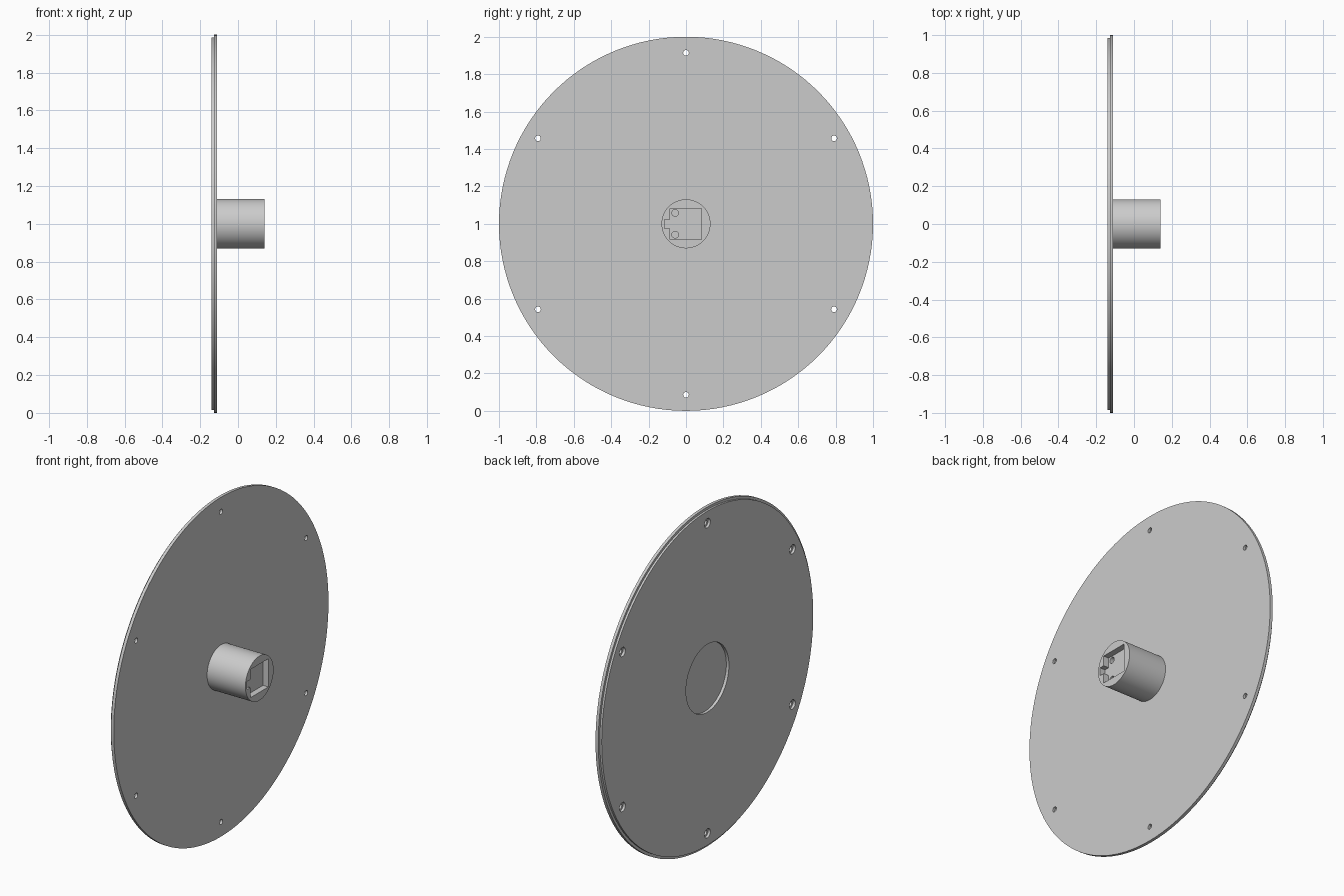
import bpy, math
from mathutils import Vector

if "Cube" in bpy.data.objects:
    bpy.data.objects.remove(bpy.data.objects["Cube"])

CZ = 1.0  # height of the disc axis


def cylinder(name, x0, x1, r, y=0.0, z=0.0, sides=32):
    """Cylinder along x between x0 and x1; y, z are offsets from the disc axis."""
    bpy.ops.mesh.primitive_cylinder_add(vertices=sides, radius=r, depth=x1 - x0,
                                        location=((x0 + x1) / 2, y, CZ + z),
                                        rotation=(0, math.pi / 2, 0))
    ob = bpy.context.object
    ob.name = name
    bpy.ops.object.transform_apply(location=True, rotation=True, scale=True)
    return ob


def box(name, lo, hi):
    """Box between two corners, relative to the disc axis."""
    lo, hi = Vector(lo), Vector(hi)
    bpy.ops.mesh.primitive_cube_add(size=1, location=(lo + hi) / 2 + Vector((0, 0, CZ)))
    ob = bpy.context.object
    ob.name = name
    ob.scale = hi - lo
    bpy.ops.object.transform_apply(location=True, rotation=True, scale=True)
    return ob


def boolean(target, tool, operation='DIFFERENCE'):
    mod = target.modifiers.new("bool", 'BOOLEAN')
    mod.operation = operation
    mod.solver = 'EXACT'
    mod.object = tool
    bpy.context.view_layer.objects.active = target
    bpy.ops.object.modifier_apply(modifier=mod.name)
    bpy.data.objects.remove(tool)


def smooth(ob):
    bpy.ops.object.select_all(action='DESELECT')
    ob.select_set(True)
    bpy.context.view_layer.objects.active = ob
    bpy.ops.object.shade_smooth_by_angle(angle=math.radians(30))


# Round plate with a stepped rim at the back
plate = cylinder("round_plate", -0.128, -0.11, 1.0, sides=128)
step = cylinder("rear_step", -0.14, -0.12, 0.985, sides=128)
boolean(plate, step, 'UNION')

# Shallow round recess in the back
boolean(plate, cylinder("recess_cutter", -0.2, -0.123, 0.2, sides=64))

# Six screw holes with wider counterbores at the back
for i in range(6):
    a = math.radians(90 + 60 * i)
    y, z = 0.914 * math.cos(a), 0.914 * math.sin(a)
    boolean(plate, cylinder("hole_cutter", -0.2, 0.0, 0.015, y, z, 24))
    boolean(plate, cylinder("counterbore_cutter", -0.2, -0.125, 0.027, y, z, 24))

# Central hub
hub = cylinder("central_hub", -0.11, 0.14, 0.131, sides=64)

# Square socket with a side notch and two pin holes in its floor
boolean(hub, box("socket_cutter", (0.105, -0.085, -0.083), (0.2, 0.083, 0.083)))
boolean(hub, box("notch_cutter", (0.105, -0.116, -0.024), (0.2, -0.08, 0.024)))
for s in (-1, 1):
    boolean(hub, cylinder("pin_hole_cutter", 0.07, 0.2, 0.018, -0.058, 0.058 * s, 24))

smooth(plate)
smooth(hub)
